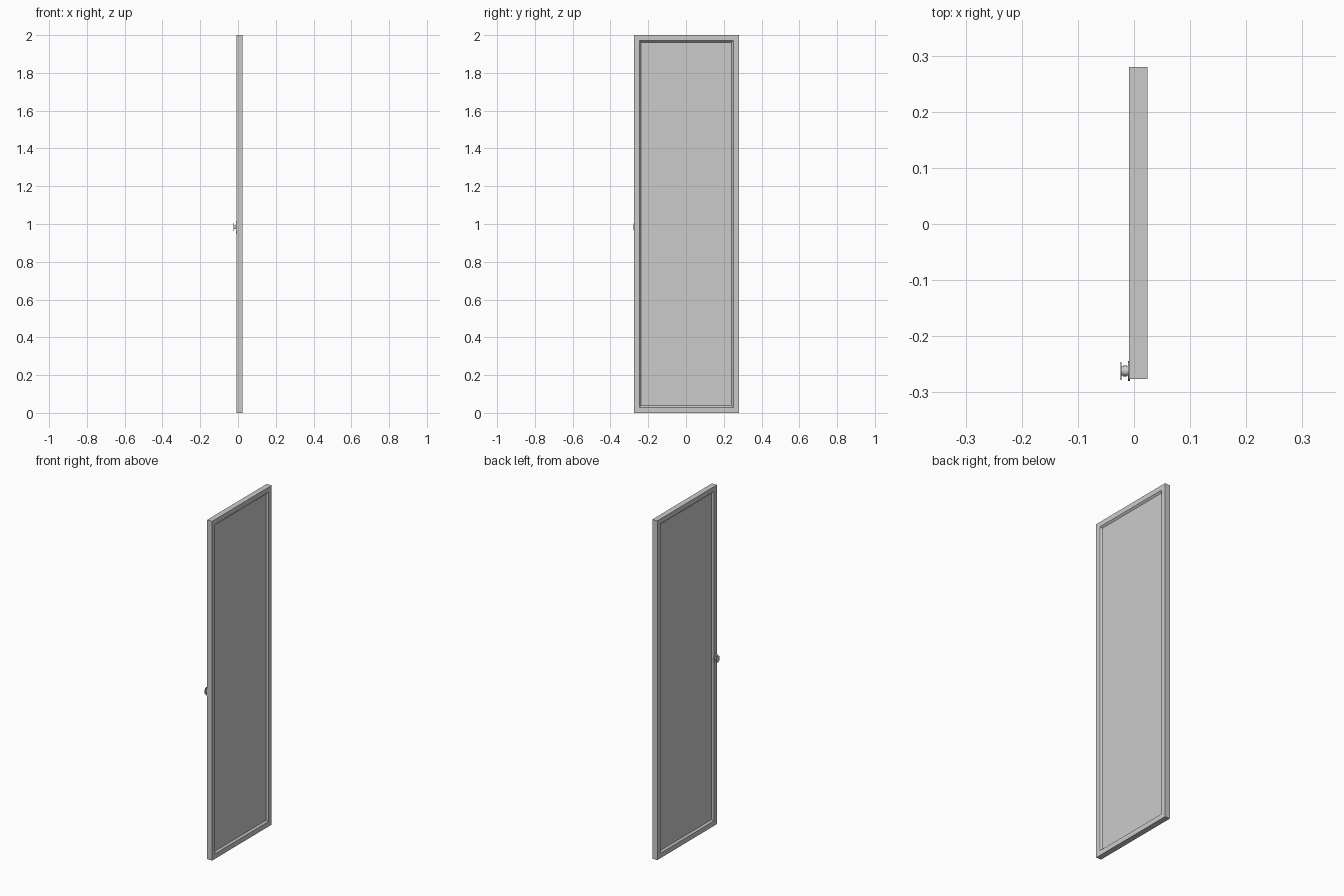
import bpy, bmesh, math
from mathutils import Matrix

if "Cube" in bpy.data.objects:
    bpy.data.objects.remove(bpy.data.objects["Cube"])

X0, X1 = -0.0085, 0.0243      # door faces
CY, HY, HZ = 0.0015, 0.278, 1.0  # door centre and half sizes
KY, KZ = -0.262, 0.983        # knob centre


def make_object(name, bm):
    bmesh.ops.recalc_face_normals(bm, faces=bm.faces)
    me = bpy.data.meshes.new(name)
    bm.to_mesh(me)
    bm.free()
    ob = bpy.data.objects.new(name, me)
    bpy.context.collection.objects.link(ob)
    return ob


def ring(bm, x, inset):
    hy, hz = HY - inset, HZ - inset
    return [bm.verts.new((x, CY + sy * hy, 1 + sz * hz))
            for sy, sz in ((-1, -1), (1, -1), (1, 1), (-1, 1))]


# Door leaf: frame with a bevelled, recessed panel on both sides
bm = bmesh.new()
profile = [(X0 + 0.010, 0.038), (X0, 0.029), (X0, 0),
           (X1, 0), (X1, 0.029), (X1 - 0.010, 0.038)]
rings = [ring(bm, x, i) for x, i in profile]
for a, b in zip(rings, rings[1:]):
    for i in range(4):
        j = (i + 1) % 4
        bm.faces.new((a[i], a[j], b[j], b[i]))
bm.faces.new(rings[0])
bm.faces.new(rings[-1])
make_object("door_leaf", bm)


# Handle parts: discs along x, stretched in z where needed
def disc(name, xa, xb, r, rz=None, z=KZ):
    bm = bmesh.new()
    bmesh.ops.create_cone(bm, cap_ends=True, segments=24, radius1=r, radius2=r,
                          depth=xb - xa, matrix=Matrix.Rotation(math.pi / 2, 4, 'Y'))
    bmesh.ops.scale(bm, vec=(1, 1, (rz or r) / r), verts=bm.verts)
    bmesh.ops.translate(bm, vec=((xa + xb) / 2, KY, z), verts=bm.verts)
    ob = make_object(name, bm)
    bpy.ops.object.select_all(action='DESELECT')
    bpy.context.view_layer.objects.active = ob
    ob.select_set(True)
    bpy.ops.object.shade_smooth_by_angle()


disc("handle_backplate", -0.011, X0 + 0.001, 0.0175, 0.034)
disc("handle_stem", -0.023, -0.010, 0.008)
disc("handle_collar", -0.0195, -0.0125, 0.0095)
disc("handle_knob", -0.0245, -0.0225, 0.016, 0.021)
